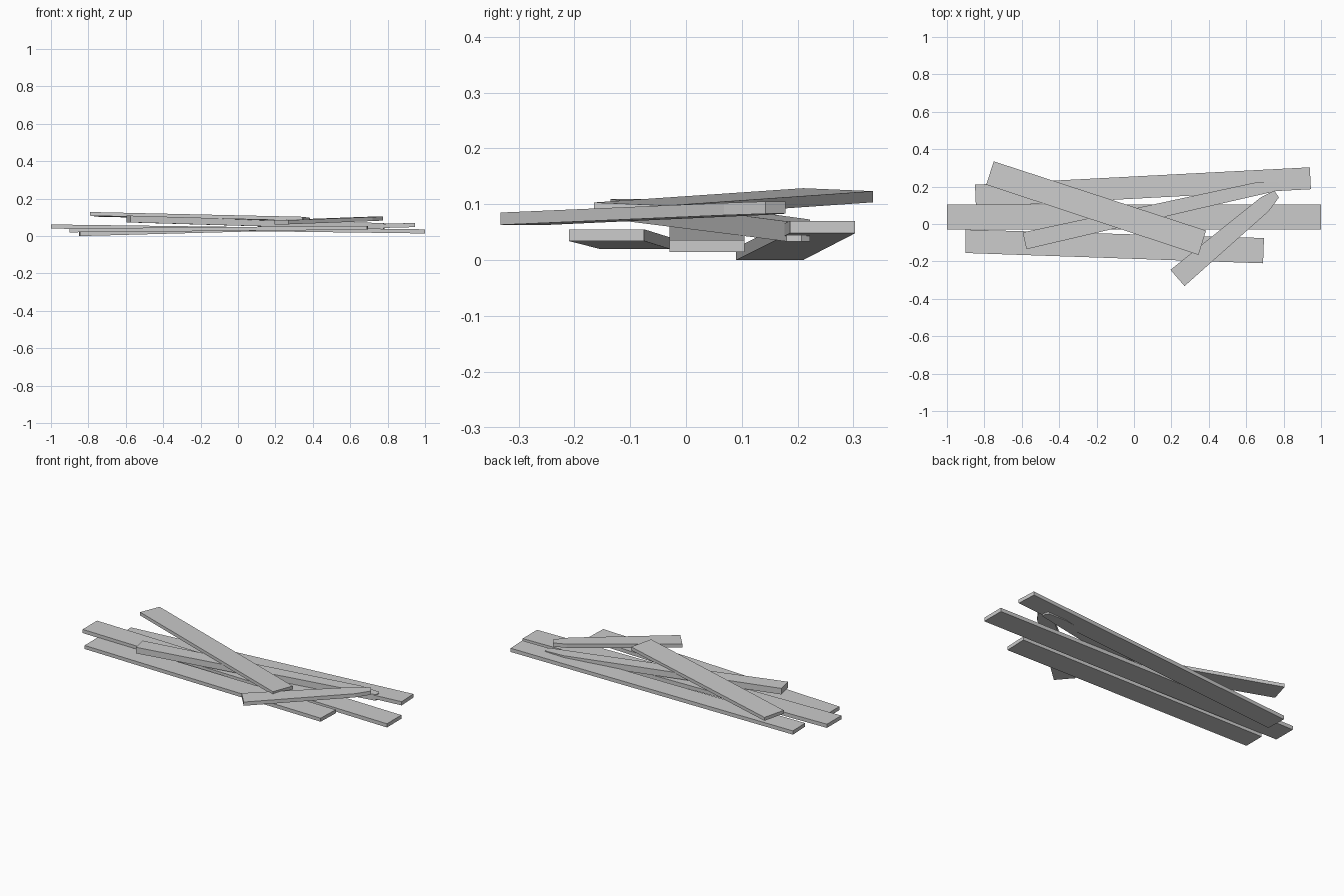
import bpy, bmesh
from mathutils import Vector

cube = bpy.data.objects.get("Cube")
if cube:
    bpy.data.objects.remove(cube, do_unlink=True)

grey = bpy.data.materials.new("plain_grey")
grey.use_nodes = True
colour = (0.6, 0.6, 0.6, 1)
grey.diffuse_color = colour
grey.node_tree.nodes["Principled BSDF"].inputs["Base Color"].default_value = colour


def plank(name, outline, z_start, z_end, thick, roll=0.0):
    """Flat board: outline seen from above, its first and last points at the start end.
    The underside runs from z_start to z_end; roll raises the right-hand edge."""
    pts = [Vector(p) for p in outline]
    start = (pts[0] + pts[-1]) / 2
    across = (pts[-1] - pts[0]).normalized()
    along = Vector((-across.y, across.x))
    length = max((p - start).dot(along) for p in pts)
    bm = bmesh.new()
    low, high = [], []
    for p in pts:
        d = p - start
        z = z_start + (z_end - z_start) * d.dot(along) / length + roll * d.dot(across)
        low.append(bm.verts.new((p.x, p.y, z)))
        high.append(bm.verts.new((p.x, p.y, z + thick)))
    bm.faces.new(low)
    bm.faces.new(high)
    for i in range(len(pts)):
        j = (i + 1) % len(pts)
        bm.faces.new((low[i], low[j], high[j], high[i]))
    bmesh.ops.recalc_face_normals(bm, faces=bm.faces)
    mesh = bpy.data.meshes.new(name)
    bm.to_mesh(mesh)
    bm.free()
    mesh.materials.append(grey)
    bpy.context.collection.objects.link(bpy.data.objects.new(name, mesh))


# Three long boards lying side by side
plank("middle_board", [(-1, .105), (1, .105), (1, -.03), (-1, -.03)], .04, .014, .022)
plank("front_board", [(-.9, -.03), (.695, -.075), (.69, -.21), (-.9, -.155)], .02, .034, .021)
plank("back_board", [(-.85, .21), (.94, .303), (.946, .186), (-.845, .09)], 0, .048, .022)

# Loose boards across the top, two with broken tips
plank("diagonal_board", [(-.75, .335), (.385, -.035), (.345, -.165), (-.79, .21)],
      .106, .08, .02, .04)
plank("split_board", [(-.595, -.045), (.05, .093), (.65, .222), (.77, .222), (.782, .207),
                      (.778, .18), (.34, .08), (-.575, -.135)], .073, .033, .036)
plank("short_board", [(.195, -.245), (.68, .144), (.75, .178), (.775, .142),
                      (.72, .068), (.27, -.332)], .063, .083, .022)
